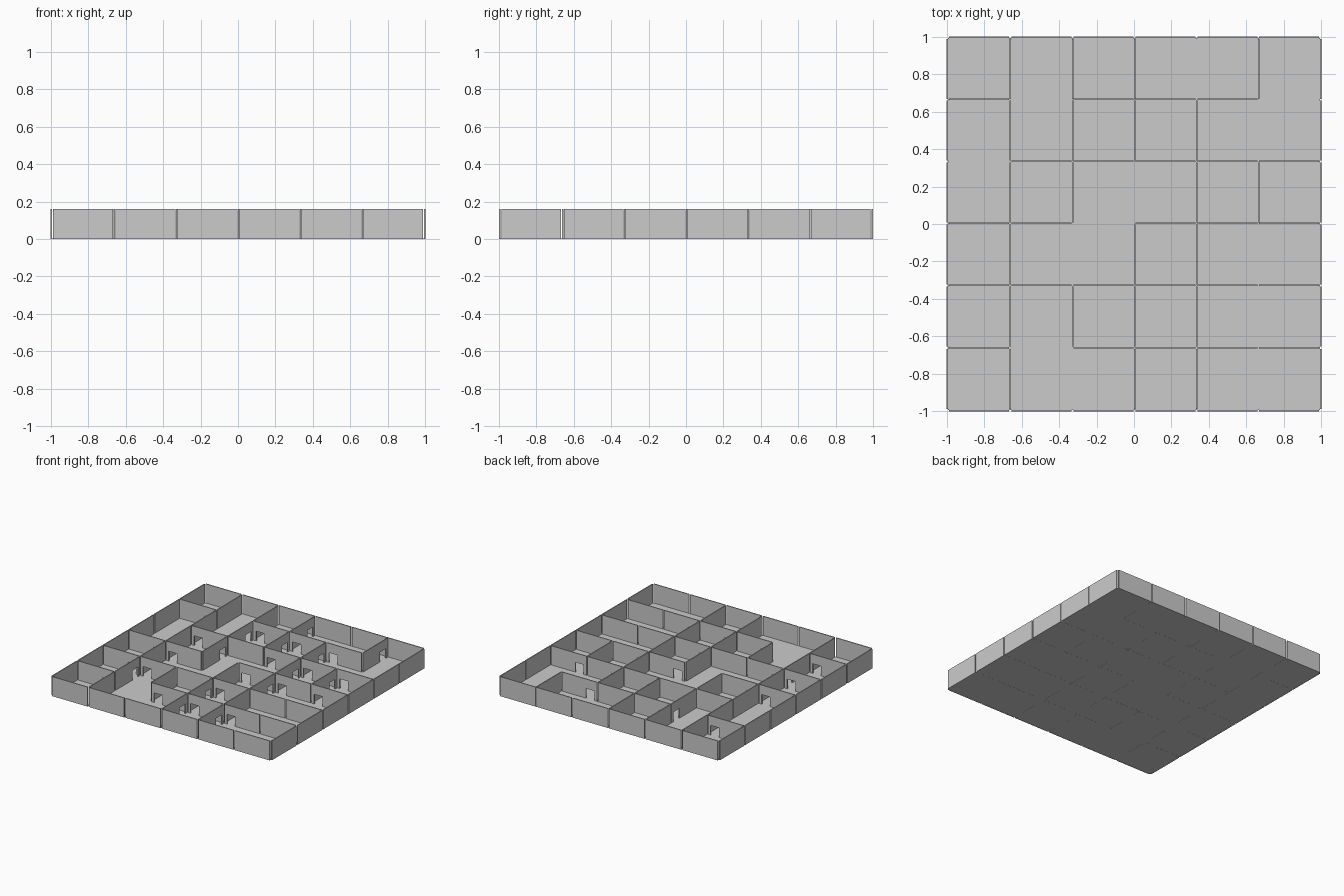
import bpy, bmesh

if "Cube" in bpy.data.objects:
    bpy.data.objects.remove(bpy.data.objects["Cube"])

S = 0.331          # grid spacing
H = 0.16           # wall height
T = 0.008          # wall thickness
L = 0.32           # panel length
DW, DH = 0.075, 0.083   # doorway size
DOOR = 0.098       # doorway offset from the panel middle
C = 0.003          # small shift of the grid


def extrude_profile(name, pts, along_x, cx, cy, t=T):
    """Panel from a (u, z) outline, extruded through its thickness."""
    bm = bmesh.new()
    vs = []
    for u, z in pts:
        co = (cx + u, cy - t / 2, z) if along_x else (cx - t / 2, cy + u, z)
        vs.append(bm.verts.new(co))
    face = bm.faces.new(vs)
    ext = bmesh.ops.extrude_face_region(bm, geom=[face])
    moved = [g for g in ext["geom"] if isinstance(g, bmesh.types.BMVert)]
    bmesh.ops.translate(bm, verts=moved, vec=(0, t, 0) if along_x else (t, 0, 0))
    bmesh.ops.recalc_face_normals(bm, faces=bm.faces)
    me = bpy.data.meshes.new(name)
    bm.to_mesh(me)
    bm.free()
    ob = bpy.data.objects.new(name, me)
    bpy.context.collection.objects.link(ob)
    return ob


def panel(name, along_x, cx, cy, door=None):
    h = L / 2
    pts = [(-h, 0)]
    if door is not None:
        a, b = door - DW / 2, door + DW / 2
        pts += [(a, 0), (a, DH), (b, DH), (b, 0)]
    pts += [(h, 0), (h, H), (-h, H)]
    return extrude_profile(name, pts, along_x, cx, cy)


def line(i):       # grid line 0..6
    return (i - 3) * S + (C if 0 < i < 6 else 0)


def mid(i):        # middle of cell 0..5
    return (i - 2.5) * S + C * (0 < i < 5)


# floor slab
bpy.ops.mesh.primitive_cube_add(size=1, location=(0, 0, 0.002))
floor = bpy.context.object
floor.name = "floor"
floor.scale = (1.985, 1.985, 0.003)

# outer walls
for i in range(6):
    for side in (-1, 1):
        panel("outer_wall", True, mid(i), side * 0.996)
        panel("outer_wall", False, side * 0.996, mid(i))

# inner walls, one character per cell: d doorway, D doorway at far end, w solid
columns = {   # walls along y, cells from front to back
    1: "wdwwww",
    2: ".w.ddw",
    3: "ddw.dd",
    4: "dwddd.",
    5: "...d.d",
}
rows = {      # walls along x, cells from left to right
    1: "D.dddw",
    2: "DdwdwW",
    3: "Dd.ddd",
    4: ".dwddd",
    5: "D.ddd.",
}
for i, cells in columns.items():
    for j, c in enumerate(cells):
        if c != ".":
            panel("inner_wall", False, line(i), mid(j), DOOR if c == "d" else None)
for j, cells in rows.items():
    for i, c in enumerate(cells):
        if c != ".":
            off = {"d": -DOOR, "D": DOOR}.get(c)
            panel("inner_wall", True, mid(i), line(j), off)
